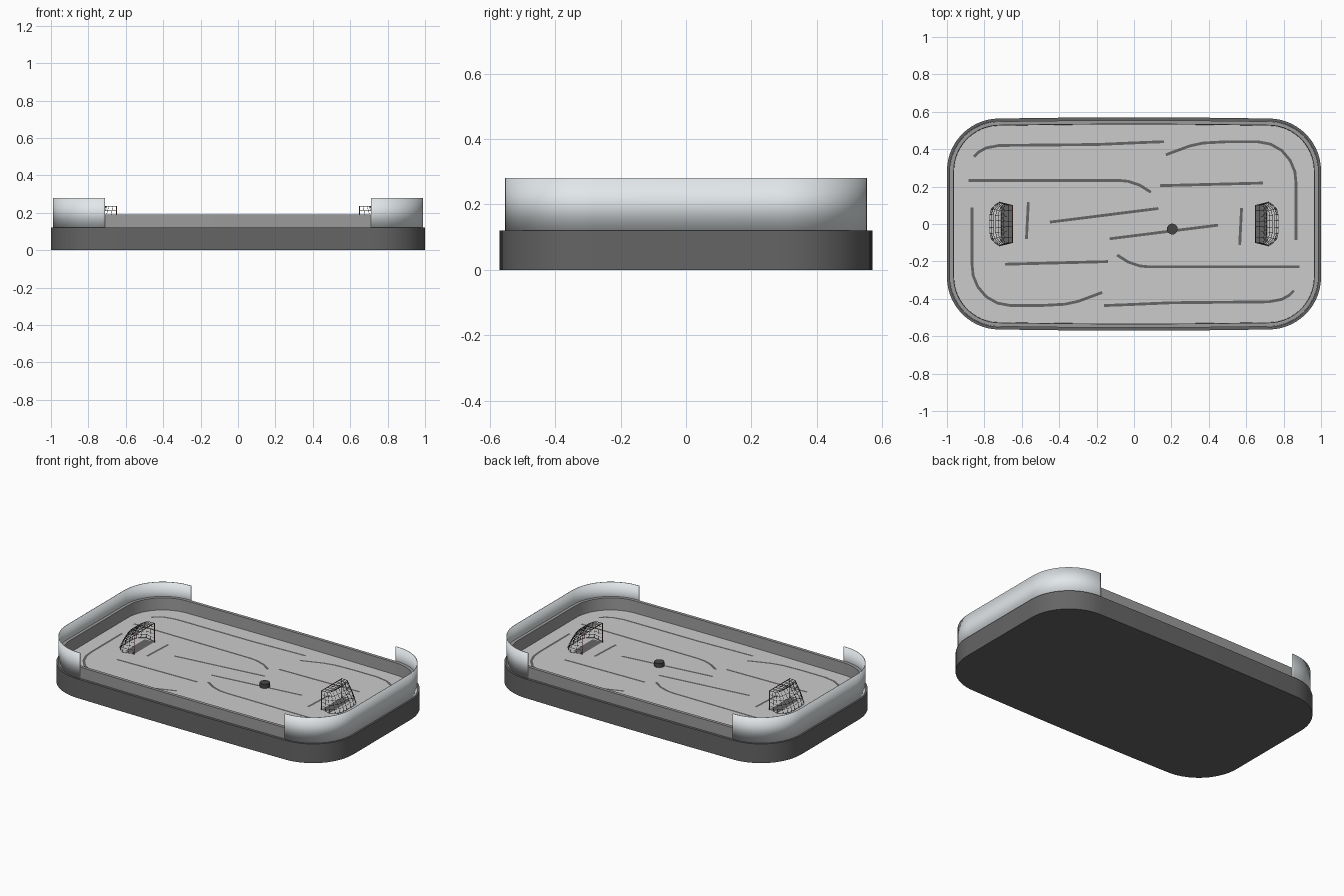
import bpy, bmesh, math
from mathutils import Vector

if "Cube" in bpy.data.objects:
    bpy.data.objects.remove(bpy.data.objects["Cube"])

FLOOR = 0.115


def material(name, col):
    m = bpy.data.materials.new(name)
    m.diffuse_color = (*col, 1)
    m.use_nodes = True
    m.node_tree.nodes["Principled BSDF"].inputs["Base Color"].default_value = m.diffuse_color
    return m


DARK = material("dark_grey", (0.13, 0.13, 0.13))
MID = material("mid_grey", (0.33, 0.33, 0.33))
ICE = material("pale_grey", (0.78, 0.78, 0.79))
CLEAR = material("pale_shield", (0.76, 0.8, 0.82))
NET = material("net_grey", (0.12, 0.1, 0.1))
RED = material("post_red", (0.3, 0.1, 0.08))
BLACK = material("puck_black", (0.06, 0.06, 0.06))


def make(name, verts, faces, mat, smooth=True):
    me = bpy.data.meshes.new(name)
    me.from_pydata(verts, [], faces)
    bm = bmesh.new()
    bm.from_mesh(me)
    bmesh.ops.recalc_face_normals(bm, faces=bm.faces)
    bm.to_mesh(me)
    bm.free()
    ob = bpy.data.objects.new(name, me)
    bpy.context.collection.objects.link(ob)
    me.materials.append(mat)
    if smooth:
        bpy.ops.object.select_all(action='DESELECT')
        ob.select_set(True)
        bpy.context.view_layer.objects.active = ob
        bpy.ops.object.shade_smooth_by_angle(angle=math.radians(30))
    return ob


def corner(a0, inset, n=14):
    r, a0 = 0.28 - inset, math.radians(a0)
    sx = 1 if math.cos(a0 + math.pi / 4) > 0 else -1
    sy = 1 if math.sin(a0 + math.pi / 4) > 0 else -1
    return [(sx * 0.72 + r * math.cos(a0 + math.pi / 2 * i / n),
             sy * 0.284 + r * math.sin(a0 + math.pi / 2 * i / n)) for i in range(n + 1)]


def outline(inset):
    # rounded rectangle whose long sides bow out slightly
    mids = [(x, 0.564 - inset + 0.006 * (1 - (x / 0.72) ** 2)) for x in (0.4, 0.2, 0, -0.2, -0.4)]
    return (corner(0, inset) + mids + corner(90, inset) + corner(180, inset)
            + [(-x, -y) for x, y in mids] + corner(270, inset))


def loft(name, profile, mat, cap=False):
    # sweeps an (inset, z) profile around the table outline
    verts, faces = [], []
    for inset, z in profile:
        verts += [(x, y, z) for x, y in outline(inset)]
    n = len(verts) // len(profile)
    for k in range(len(profile) - 1):
        for i in range(n):
            j = (i + 1) % n
            faces.append((k * n + i, k * n + j, k * n + n + j, k * n + n + i))
    if cap:
        faces.append(tuple(range(n)))
    return make(name, verts, faces, mat)


# Table body, rim wall and playing surface
loft("base", [(0, 0), (0, 0.12), (0.025, 0.12)], DARK, cap=True)
loft("rim_wall", [(0.016, 0.12), (0.016, 0.19), (0.036, 0.19), (0.038, FLOOR)], MID)
make("playing_surface", [(x, y, FLOOR) for x, y in outline(0.037)],
     [tuple(range(len(outline(0.037))))], ICE, False)

# Curved end shields
arc = corner(270, 0.011) + corner(0, 0.011)
arc = [(0.71, arc[0][1])] + arc + [(0.71, arc[-1][1])]
for s, side in ((1, "right"), (-1, "left")):
    n = len(arc)
    v = [(s * x, s * y, z) for z in (0.12, 0.28) for x, y in arc]
    ob = make(side + "_shield", v, [(i, i + 1, n + i + 1, n + i) for i in range(n - 1)], CLEAR)
    mod = ob.modifiers.new("thickness", 'SOLIDIFY')
    mod.thickness = 0.004


# Player slots: one half listed, the other half is turned 180 degrees
def slot(name, pts, w=0.0075):
    p = [Vector(q) for q in pts]
    v, n = [], len(p)
    for i in range(n):
        d = (p[min(i + 1, n - 1)] - p[max(i - 1, 0)]).normalized()
        o = Vector((-d.y, d.x)) * w
        v += [(*(p[i] + o), FLOOR + 0.0015), (*(p[i] - o), FLOOR + 0.0015)]
    make(name, v, [(2 * i, 2 * i + 1, 2 * i + 3, 2 * i + 2) for i in range(n - 1)], DARK, False)


slots = [
    [(-.855, .36), (-.83, .385), (-.79, .407), (-.72, .42), (-.2, .425), (.03, .435), (.16, .44)],
    [(.17, .37), (.3, .418), (.37, .433), (.5, .44), (.66, .44), (.73, .427), (.79, .393),
     (.835, .34), (.86, .28), (.866, .22), (.866, -.085)],
    [(-.885, .233), (-.08, .233), (-.03, .228), (.03, .208), (.09, .17)],
    [(.14, .205), (.69, .219)],
    [(-.45, .01), (.13, .083)],
    [(.575, .085), (.565, -.113)],
]
for i, pts in enumerate(slots):
    slot(f"slot_{i}", pts)
    slot(f"slot_{i}_opposite", [(-x, -y + 0.004) for x, y in pts])


# Goals: wire net lofted from the wide foot to the shallow roof
def goal(s, side):
    half_foot = [(.65, .1), (.685, .109), (.72, .118), (.745, .1), (.763, .08), (.77, .05), (.77, .02)]
    half_roof = [(.65, .1), (.67, .1), (.69, .098), (.7, .085), (.706, .07), (.71, .045), (.71, .017)]
    foot = half_foot + [(x, -y) for x, y in reversed(half_foot)]
    roof = half_roof + [(x, -y) for x, y in reversed(half_roof)]
    n, rows, top = len(foot), 5, 0.234
    v, f = [], []
    for k in range(rows + 1):
        t = k / rows
        for a, b in zip(foot, roof):
            u = t ** 1.3
            v.append((s * (a[0] + (b[0] - a[0]) * u), s * (a[1] + (b[1] - a[1]) * u),
                      FLOOR + 0.003 + (top - FLOOR - 0.003) * t))
    for k in range(rows):
        for i in range(n - 1):
            f.append((k * n + i, k * n + i + 1, k * n + n + i + 1, k * n + n + i))
    start, cols = len(v), 7
    for x, y in half_roof:
        v += [(s * x, s * y * (1 - 2 * c / cols), top) for c in range(cols + 1)]
    for r in range(len(half_roof) - 1):
        if half_roof[r + 1][0] - half_roof[r][0] < 0.001:
            continue
        for c in range(cols):
            q = start + r * (cols + 1) + c
            f.append((q, q + 1, q + cols + 2, q + cols + 1))
    net = make(side + "_goal_net", v, f, NET, False)
    mod = net.modifiers.new("wires", 'WIREFRAME')
    mod.thickness = 0.003
    mod.use_even_offset = False
    mod.use_boundary = True

    # posts with crossbar
    cu = bpy.data.curves.new(side + "_goal_frame", 'CURVE')
    cu.dimensions = '3D'
    cu.bevel_depth, cu.bevel_resolution, cu.use_fill_caps = 0.003, 1, True
    sp = cu.splines.new('POLY')
    sp.points.add(3)
    for p, (y, z) in zip(sp.points, ((-.1, FLOOR), (-.1, top), (.1, top), (.1, FLOOR))):
        p.co = (s * 0.65, y, z, 1)
    cu.materials.append(RED)
    bpy.context.collection.objects.link(bpy.data.objects.new(side + "_goal_frame", cu))

    # dark goal mouth plate
    make(side + "_goal_floor",
         [(s * x, y, FLOOR + 0.002) for x, y in
          ((.65, -.098), (.715, -.098), (.715, .098), (.65, .098))], [(0, 1, 2, 3)], DARK, False)


goal(1, "right")
goal(-1, "left")

# Puck
bpy.ops.mesh.primitive_cylinder_add(vertices=20, radius=0.029, depth=0.026,
                                    location=(0.205, -0.027, FLOOR + 0.013))
puck = bpy.context.object
puck.name = "puck"
puck.data.materials.append(BLACK)
bpy.ops.object.shade_smooth_by_angle(angle=math.radians(30))
